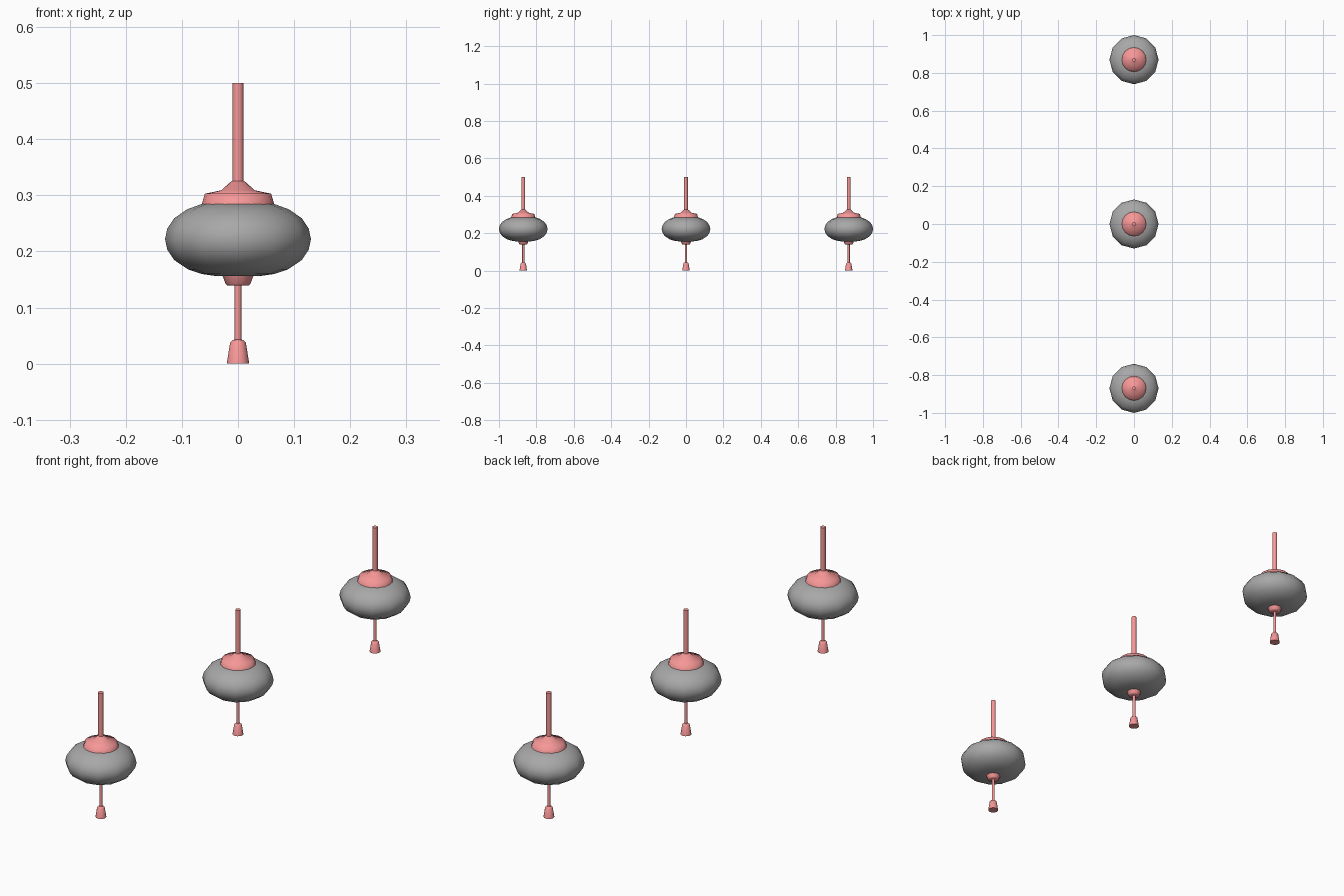
import bpy, bmesh, math

if "Cube" in bpy.data.objects:
    bpy.data.objects.remove(bpy.data.objects["Cube"])


def material(name, r, g, b):
    m = bpy.data.materials.new(name)
    m.diffuse_color = (r, g, b, 1)
    m.use_nodes = True
    m.node_tree.nodes["Principled BSDF"].inputs["Base Color"].default_value = m.diffuse_color
    return m


pink = material("pink", 0.93, 0.31, 0.31)
grey = material("dark_grey", 0.39, 0.39, 0.39)


def lathe(name, profile, sides, y, mat, angle=50):
    """Spin (radius, z) points around a vertical axis and cap both ends."""
    bm = bmesh.new()
    rings = []
    for r, z in profile:
        rings.append([bm.verts.new((r * math.cos(2 * math.pi * i / sides),
                                    r * math.sin(2 * math.pi * i / sides), z))
                      for i in range(sides)])
    for a, b in zip(rings, rings[1:]):
        for i in range(sides):
            j = (i + 1) % sides
            bm.faces.new((a[i], a[j], b[j], b[i]))
    bm.faces.new(rings[0][::-1])
    bm.faces.new(rings[-1])
    mesh = bpy.data.meshes.new(name)
    bm.to_mesh(mesh)
    bm.free()
    ob = bpy.data.objects.new(name, mesh)
    bpy.context.collection.objects.link(ob)
    ob.location.y = y
    mesh.materials.append(mat)
    bpy.ops.object.select_all(action='DESELECT')
    ob.select_set(True)
    bpy.context.view_layer.objects.active = ob
    bpy.ops.object.shade_smooth_by_angle(angle=math.radians(angle))


shade = [(0.038, 0.156), (0.065, 0.160), (0.089, 0.168), (0.114, 0.185), (0.126, 0.203),
         (0.130, 0.222), (0.126, 0.241), (0.114, 0.259), (0.091, 0.275), (0.064, 0.285)]
cap = [(0.065, 0.283), (0.059, 0.303), (0.030, 0.309), (0.011, 0.326)]
collar = [(0.019, 0.139), (0.022, 0.142), (0.028, 0.158)]
tassel = [(0.020, 0.0), (0.014, 0.038), (0.010, 0.042), (0.006, 0.043)]

# three hanging lanterns in a row
for n, y in enumerate((-0.87, 0.0, 0.87)):
    lathe(f"lantern_shade_{n}", shade, 12, y, grey)
    lathe(f"top_cap_{n}", cap, 16, y, pink, 80)
    lathe(f"hanging_rod_{n}", [(0.010, 0.325), (0.010, 0.5)], 12, y, pink)
    lathe(f"bottom_collar_{n}", collar, 16, y, pink)
    lathe(f"tassel_cord_{n}", [(0.006, 0.04), (0.006, 0.14)], 12, y, pink)
    lathe(f"tassel_{n}", tassel, 12, y, pink)
